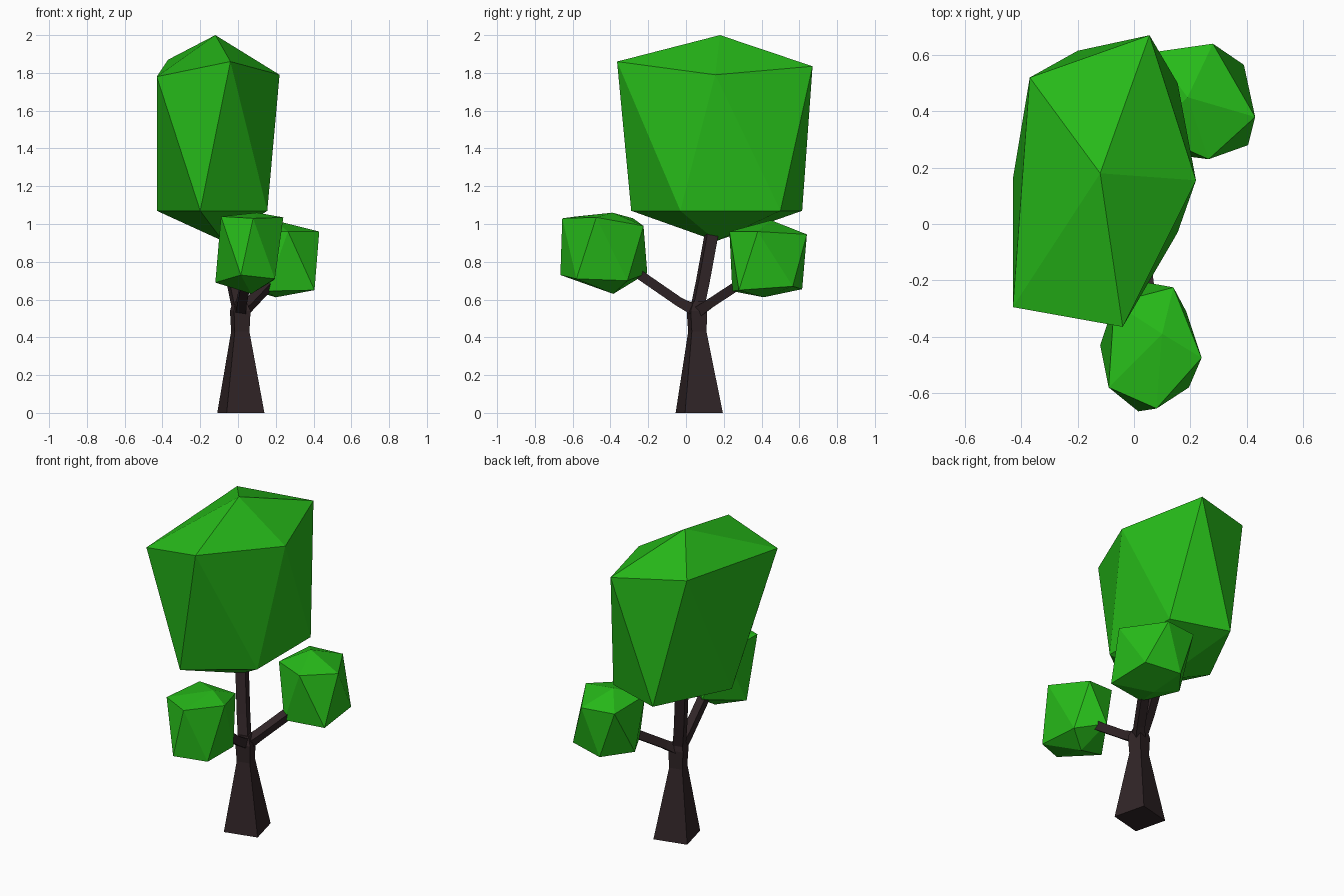
import bpy, math
from mathutils import Vector


def material(name, rgb):
    m = bpy.data.materials.new(name)
    m.diffuse_color = (*rgb, 1)
    return m


LEAF = material("leaf_green", (0.02, 0.5, 0.01))
BARK = material("dark_bark", (0.03, 0.018, 0.02))


def make(name, verts, faces, mat):
    me = bpy.data.meshes.new(name)
    me.from_pydata(verts, [], faces)
    me.materials.append(mat)
    ob = bpy.data.objects.new(name, me)
    bpy.context.collection.objects.link(ob)
    return ob


def foliage(name, top, upper, lower, bottom):
    """Uneven 20-sided clump: two staggered rings of five between two poles."""
    faces = []
    for i in range(5):
        j = (i + 1) % 5
        u, un, l, ln = 1 + i, 1 + j, 6 + i, 6 + j
        faces += [(0, u, un), (u, l, un), (un, l, ln), (l, 11, ln)]
    return make(name, [top, *upper, *lower, bottom], faces, LEAF)


def limb(name, sections, level=False, turn=0.0):
    """Square-section limb through (centre, side) sections."""
    pts = [Vector(c) for c, _ in sections]
    verts, faces = [], []
    for k, (_, side) in enumerate(sections):
        d = pts[min(k + 1, len(pts) - 1)] - pts[max(k - 1, 0)]
        d = Vector((0, 0, 1)) if level else d.normalized()
        a = Vector((1, 0, 0))
        a = (a - d * a.dot(d)).normalized()
        b = d.cross(a)
        for q in range(4):
            t = turn + math.radians(45 + 90 * q)
            verts.append(pts[k] + (a * math.cos(t) + b * math.sin(t)) * side * math.sqrt(0.5))
    for k in range(len(sections) - 1):
        for q in range(4):
            r = (q + 1) % 4
            faces.append((4 * k + q, 4 * k + r, 4 * k + 4 + r, 4 * k + 4 + q))
    n = len(verts)
    faces += [(3, 2, 1, 0), (n - 4, n - 3, n - 2, n - 1)]
    return make(name, verts, faces, BARK)


# Trunk: flared base, narrow neck, slightly wider fork
limb("trunk", [((0.015, 0.07, 0), 0.206), ((0.012, 0.06, 0.43), 0.08),
               ((0.012, 0.058, 0.54), 0.09), ((0.008, 0.062, 0.59), 0.06)],
     level=True, turn=math.radians(14))

# Three branches running into the foliage
limb("middle_branch", [((0.01, 0.055, 0.53), 0.06), ((-0.025, 0.09, 0.7), 0.06),
                       ((-0.075, 0.145, 1.0), 0.06)], turn=math.radians(14))
limb("front_branch", [((0.012, 0.06, 0.535), 0.06), ((0.02, -0.04, 0.59), 0.05),
                      ((0.06, -0.33, 0.79), 0.05)])
limb("back_branch", [((0.012, 0.055, 0.53), 0.06), ((0.06, 0.12, 0.575), 0.05),
                     ((0.22, 0.38, 0.745), 0.05)])

# Large crown
foliage("crown", (-0.12, 0.18, 2.0),
        [(0.22, 0.155, 1.79), (0.055, 0.67, 1.835), (-0.37, 0.52, 1.87),
         (-0.43, -0.295, 1.78), (-0.04, -0.365, 1.86)],
        [(0.155, 0.5, 1.07), (-0.2, 0.615, 1.07), (-0.43, 0.16, 1.07),
         (-0.2, -0.29, 1.07), (0.155, -0.03, 1.07)],
        (-0.08, 0.16, 0.91))

# Small clump on the front branch
foliage("front_clump", (0.10, -0.39, 1.06),
        [(0.24, -0.475, 1.035), (0.14, -0.225, 0.99), (-0.07, -0.28, 1.03),
         (-0.09, -0.58, 1.04), (0.08, -0.655, 1.03)],
        [(0.185, -0.31, 0.7), (0.03, -0.205, 0.74), (-0.12, -0.43, 0.69),
         (0.015, -0.665, 0.73), (0.195, -0.58, 0.71)],
        (0.07, -0.385, 0.63))

# Small clump on the back branch
foliage("back_clump", (0.19, 0.45, 1.02),
        [(0.43, 0.38, 0.96), (0.28, 0.64, 0.945), (0.07, 0.61, 0.95),
         (0.06, 0.32, 0.96), (0.265, 0.23, 0.96)],
        [(0.39, 0.565, 0.67), (0.17, 0.615, 0.655), (0.04, 0.45, 0.66),
         (0.15, 0.245, 0.645), (0.405, 0.28, 0.65)],
        (0.2, 0.41, 0.612))
